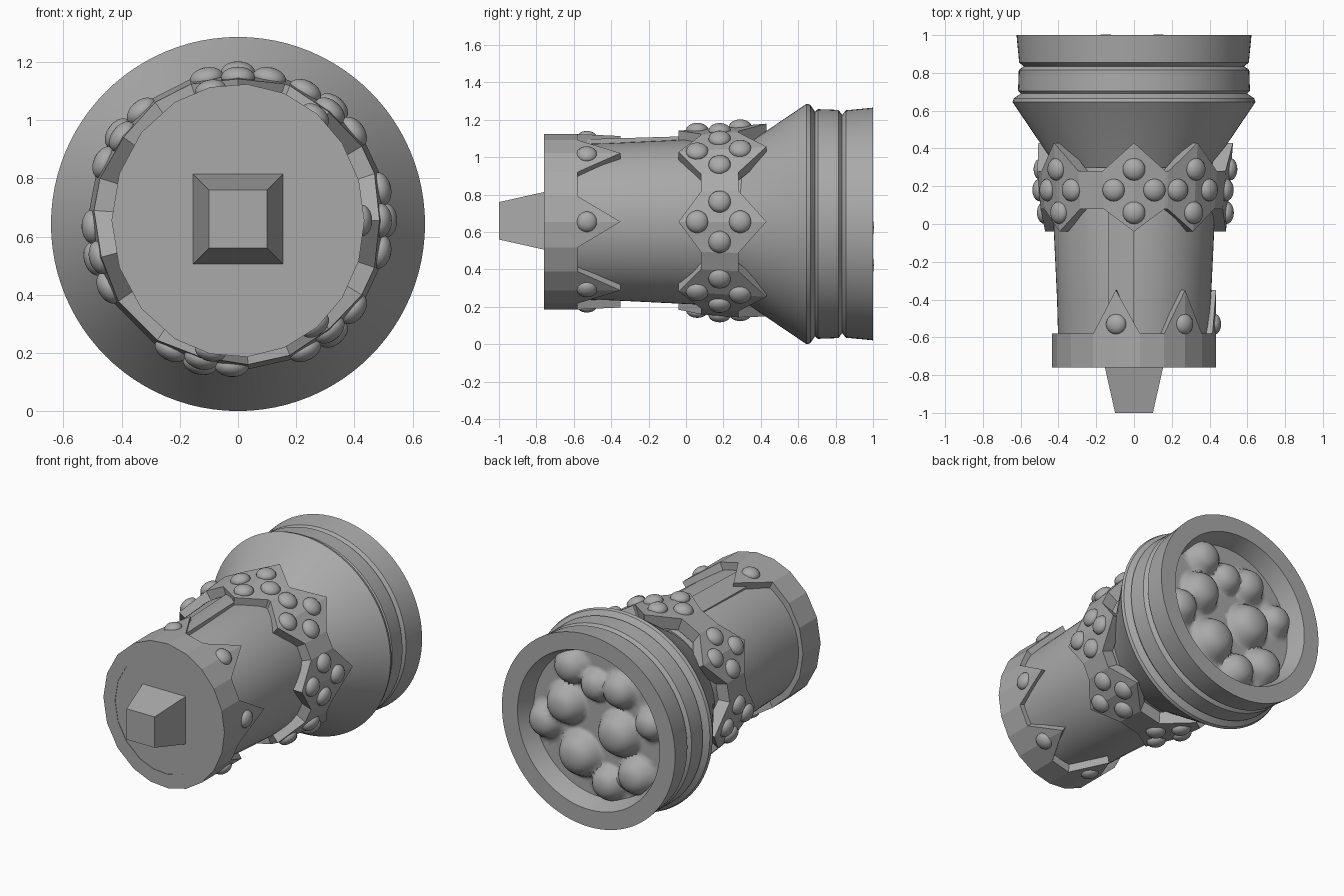
import bpy, bmesh, math
from mathutils import Vector, Matrix

cube = bpy.data.objects.get("Cube")
if cube:
    bpy.data.objects.remove(cube)

grey = bpy.data.materials.new("plain grey")
grey.use_nodes = True
GREY = (0.4, 0.4, 0.4, 1)
grey.diffuse_color = GREY
grey.node_tree.nodes["Principled BSDF"].inputs["Base Color"].default_value = GREY


def polar(angle, r, y, zc=0.655, xs=1.0):
    """Point around the long axis; angle runs clockwise from the top."""
    a = math.radians(angle)
    return Vector((r * xs * math.sin(a), y, zc + r * math.cos(a)))


def finish(name, bm, smooth=None):
    bmesh.ops.remove_doubles(bm, verts=bm.verts, dist=0.0001)
    bmesh.ops.recalc_face_normals(bm, faces=bm.faces)
    mesh = bpy.data.meshes.new(name)
    bm.to_mesh(mesh)
    bm.free()
    mesh.materials.append(grey)
    ob = bpy.data.objects.new(name, mesh)
    bpy.context.collection.objects.link(ob)
    if smooth:
        bpy.ops.object.select_all(action='DESELECT')
        ob.select_set(True)
        bpy.context.view_layer.objects.active = ob
        bpy.ops.object.shade_smooth_by_angle(angle=math.radians(smooth))
    return ob


def skin(bm, rings, closed_rows=False):
    """Join equal closed loops of points with quads."""
    loops = [[bm.verts.new(p) for p in ring] for ring in rings]
    pairs = list(zip(loops, loops[1:]))
    if closed_rows:
        pairs.append((loops[-1], loops[0]))
    for a, b in pairs:
        for i in range(len(a)):
            j = (i + 1) % len(a)
            bm.faces.new((a[i], a[j], b[j], b[i]))
    return loops


def lathe(name, profile, zc, xs=1.0, steps=72, smooth=20):
    bm = bmesh.new()
    rings = [[polar(360 * i / steps, r, y, zc, xs) for i in range(steps)]
             for y, r in profile]
    loops = skin(bm, rings)
    bm.faces.new(loops[0])
    bm.faces.new(loops[-1])
    return finish(name, bm, smooth)


def spiked_band(name, centres, half, lo, hi, tip_lo, tip_hi, r_out, r_in, xs=1.0):
    """Thick faceted collar whose edges rise to a point at each centre."""
    columns = {}
    for c in centres:
        columns[(c - half) % 360] = (lo, hi)
        columns[(c + half) % 360] = (lo, hi)
        columns[c % 360] = (tip_lo, tip_hi)
    # Fill long plain stretches so the collar stays round
    keys = sorted(columns)
    for a, b in zip(keys, keys[1:] + [keys[0] + 360]):
        n = math.ceil((b - a) / 24)
        for k in range(1, n):
            columns[(a + (b - a) * k / n) % 360] = (lo, hi)
    keys = sorted(columns)
    corners = [(0, r_out), (1, r_out), (1, r_in), (0, r_in)]
    bm = bmesh.new()
    skin(bm, [[polar(a, r(columns[a][e]), columns[a][e], xs=xs) for a in keys]
              for e, r in corners], closed_rows=True)
    return finish(name, bm)


def studs(name, places, size, xs=1.0):
    """Flattened domes, each given as (angle, y, radius from the axis)."""
    bm = bmesh.new()
    for angle, y, r in places:
        turn = Matrix.Rotation(math.radians(angle), 4, 'Y')
        place = Matrix.Translation(polar(angle, r, y, xs=xs))
        flat = Matrix.Diagonal((size, size, size * 0.65, 1))
        bmesh.ops.create_uvsphere(bm, u_segments=18, v_segments=10, radius=1,
                                  matrix=place @ turn @ flat)
    return finish(name, bm, 60)


# Handle
lathe("handle", [(-0.757, 0.41), (-0.4, 0.42), (0.05, 0.442), (0.3, 0.41)], 0.655, 0.97)

# Flared head with two grooves and a rim
lathe("head", [(0.2, 0.36), (0.3, 0.41), (0.645, 0.643), (0.665, 0.637), (0.69, 0.60),
               (0.705, 0.614), (0.815, 0.61), (0.835, 0.583), (0.855, 0.608),
               (1.0, 0.622), (1.0, 0.51), (0.9, 0.475), (0.88, 0.47)], 0.643, steps=96)

# Lens with blended bumps: (x, z, radius)
bumps = [(0.23, 0.08, 0.13), (0.13, -0.22, 0.14), (-0.15, -0.02, 0.14),
         (-0.15, 0.26, 0.11), (-0.07, -0.36, 0.11), (0.2, 0.33, 0.11),
         (0.38, -0.07, 0.11), (-0.27, -0.26, 0.12), (0.02, 0.25, 0.1),
         (-0.37, 0.1, 0.1)]


def lens_point(angle, r):
    p = polar(angle, r, 0, 0)
    y = 0.885
    for bx, bz, br in bumps:
        d = math.hypot(p.x - bx, p.z - bz) / (br * 1.1)
        if d < 1:
            y = max(y, 0.885 + br * 0.85 * math.sqrt(1 - d * d) * (1 - d ** 6))
    return Vector((p.x, y, p.z + 0.643))


bm = bmesh.new()
rings = skin(bm, [[lens_point(3.75 * i, 0.482 * k / 36) for i in range(96)]
                  for k in range(1, 37)])
bm.faces.new(rings[0])
finish("lens", bm, 60)

# End cap with points reaching along the handle
cap_spikes = [90 + 51.4 * k for k in range(-2, 3)]
cap_r = lambda y: 0.47
spiked_band("end_cap", cap_spikes, 17, -0.76, -0.58, -0.76, -0.35,
            cap_r, lambda y: 0.38, 0.925)
studs("cap_studs", [(a, -0.53, 0.46) for a in cap_spikes], 0.055, 0.925)

# Collar of diamond points
diamonds = [0, 40, 90, 140, 195, 255, 306]
belt_r = lambda y: 0.49 + 0.08 * y
spiked_band("collar", diamonds, 19, 0.08, 0.28, -0.04, 0.43,
            belt_r, lambda y: 0.40 + 0.1 * max(y, 0))
studs("collar_studs", [(a + da, y, belt_r(y) - 0.005) for a in diamonds
                       for da, y in ((0, 0.06), (0, 0.29), (-12.5, 0.18), (12.5, 0.18))], 0.06)

# Raised seam strip along the top of the handle
bm = bmesh.new()
ends = []
for y, r in ((-0.58, 0.44), (0.1, 0.46)):
    ends.append([polar(a, rr, y) for a, rr in
                 ((-18, r - 0.01), (-9, r), (0, r), (0, 0.38), (-18, 0.38))])
for loop in skin(bm, ends):
    bm.faces.new(loop)
finish("seam_strip", bm)

# Tapered square plug at the front
bm = bmesh.new()
for loop in skin(bm, [[Vector((sx * h, y, 0.66 + sz * h))
                       for sx, sz in ((-1, -1), (1, -1), (1, 1), (-1, 1))]
                      for y, h in ((-0.75, 0.156), (-1.0, 0.1))]):
    bm.faces.new(loop)
finish("plug", bm)
